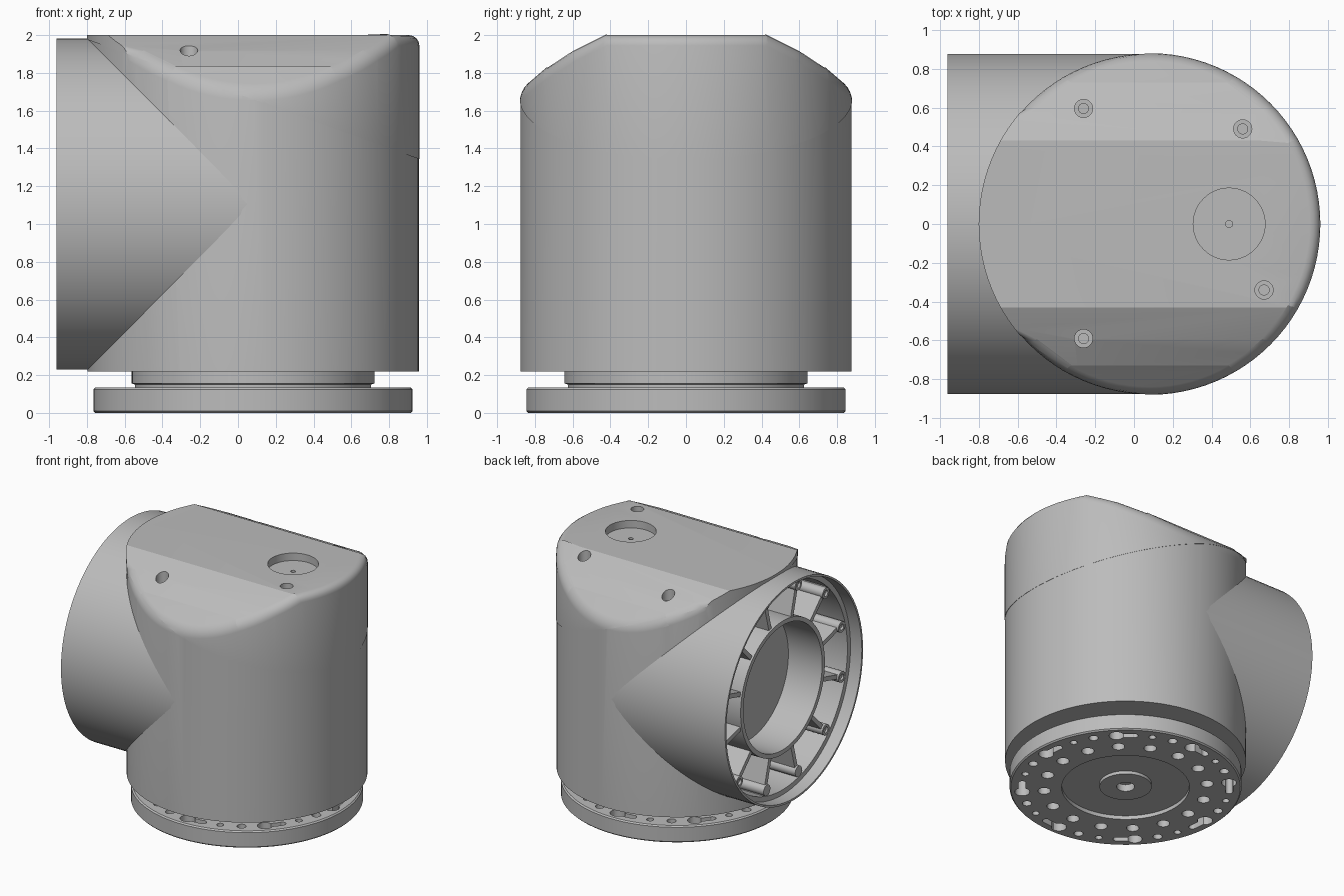
import bpy, bmesh, math
from mathutils import Matrix, Vector

if "Cube" in bpy.data.objects:
    bpy.data.objects.remove(bpy.data.objects["Cube"], do_unlink=True)

grey = bpy.data.materials.new("light_grey")
grey.use_nodes = True
colour = (0.5, 0.5, 0.5, 1)
grey.diffuse_color = colour
grey.node_tree.nodes["Principled BSDF"].inputs["Base Color"].default_value = colour

CX, R = 0.08, 0.88          # vertical axis position and housing radius
SIDE_Z = 1.105              # height of the side branch axis
UP = Matrix.Translation((CX, 0, 0))
SIDE = Matrix.Translation((0, 0, SIDE_Z)) @ Matrix.Rotation(-math.pi / 2, 4, 'Y')


def new_object(name, bm):
    bmesh.ops.recalc_face_normals(bm, faces=bm.faces)
    mesh = bpy.data.meshes.new(name)
    bm.to_mesh(mesh)
    bm.free()
    mesh.materials.append(grey)
    obj = bpy.data.objects.new(name, mesh)
    bpy.context.collection.objects.link(obj)
    return obj


def lathe(name, profile, matrix, steps=96):
    """Spin (radius, height) points about local z."""
    bm = bmesh.new()
    verts = [bm.verts.new((r, 0, h)) for r, h in profile]
    edges = [bm.edges.new(p) for p in zip(verts, verts[1:])]
    bmesh.ops.spin(bm, geom=verts + edges, cent=(0, 0, 0), axis=(0, 0, 1),
                   angle=math.tau, steps=steps)
    bmesh.ops.remove_doubles(bm, verts=bm.verts, dist=1e-5)
    bm.transform(matrix)
    return new_object(name, bm)


def cylinders(name, items, matrix, segments=24):
    """Several cylinders in one mesh: (x, y, radius, bottom, top)."""
    bm = bmesh.new()
    for x, y, r, lo, hi in items:
        bmesh.ops.create_cone(bm, cap_ends=True, segments=segments, radius1=r, radius2=r,
                              depth=hi - lo, matrix=Matrix.Translation((x, y, (lo + hi) / 2)))
    bm.transform(matrix)
    return new_object(name, bm)


def radial_boxes(name, angles, radius, size, height, matrix):
    bm = bmesh.new()
    for a in angles:
        place = (Matrix.Rotation(a, 4, 'Z') @ Matrix.Translation((radius, 0, height))
                 @ Matrix.Diagonal((*size, 1)))
        bmesh.ops.create_cube(bm, size=1, matrix=place)
    bm.transform(matrix)
    return new_object(name, bm)


def boolean(obj, cutter, operation='DIFFERENCE', keep=False):
    mod = obj.modifiers.new("cut", 'BOOLEAN')
    mod.operation, mod.solver, mod.object = operation, 'EXACT', cutter
    bpy.context.view_layer.objects.active = obj
    bpy.ops.object.modifier_apply(modifier=mod.name)
    if not keep:
        bpy.data.objects.remove(cutter, do_unlink=True)


def polar(r, a):
    return r * math.cos(a), r * math.sin(a)


def ring(count, offset=0):
    return [math.tau * i / count + math.radians(offset) for i in range(count)]


# Housing: vertical cylinder trimmed by a roof-shaped prism
def roof_prism():
    half = [(0.43, 2), (0.6, 1.915), (0.76, 1.81), (0.9, 1.69), (1.2, 1.4), (1.2, 0)]
    outline = half + [(-y, z) for y, z in reversed(half)]
    bm = bmesh.new()
    face = bm.faces.new([bm.verts.new((-1.5, y, z)) for y, z in outline])
    out = bmesh.ops.extrude_face_region(bm, geom=[face])
    bmesh.ops.translate(bm, vec=(3, 0, 0),
                        verts=[g for g in out["geom"] if isinstance(g, bmesh.types.BMVert)])
    return new_object("roof_prism", bm)


def housing(name, radius, keep_top):
    obj = cylinders(name, [(0, 0, radius, 0.22, 2.3)], UP, 96)
    boolean(obj, roof_prism(), 'INTERSECT')
    bm = bmesh.new()
    bm.from_mesh(obj.data)
    # Round the rim, except where it meets the side branch
    rim = []
    for e in bm.edges:
        if len(e.link_faces) == 2 and min(v.co.x for v in e.verts) > -0.6:
            low, high = sorted(f.normal.z for f in e.link_faces)
            if abs(low) < 0.02 and high > 0.3:
                rim.append(e)
    bmesh.ops.bevel(bm, geom=rim, offset=0.055, segments=4, profile=0.5, affect='EDGES')
    # Split along the tilted seam
    normal = Vector((0.36, 0, 1)).normalized()
    bmesh.ops.bisect_plane(bm, geom=bm.verts[:] + bm.edges[:] + bm.faces[:],
                           plane_co=(CX, 0, 1.66), plane_no=normal,
                           clear_inner=keep_top, clear_outer=not keep_top)
    bmesh.ops.holes_fill(bm, edges=[e for e in bm.edges if e.is_boundary], sides=0)
    bmesh.ops.recalc_face_normals(bm, faces=bm.faces)
    bm.to_mesh(obj.data)
    bm.free()
    return obj


body = housing("body", R - 0.003, False)
cap = housing("cap", R, True)
for part in (body, cap):
    boolean(part, cylinders("branch_bore", [(0, 0, 0.83, 0.555, 1.2)], SIDE, 96))

# Cap: round recess with a pin hole, and four counterbored screw holes
boolean(cap, cylinders("recess", [(0.49, 0, 0.185, 1.94, 2.2)], Matrix(), 48))
boolean(cap, cylinders("pin_hole", [(0.49, 0, 0.018, 1.88, 1.97)], Matrix()))
screws = [(-0.26, 0.595, 1.85), (-0.26, -0.59, 1.85), (0.56, 0.49, 1.9), (0.67, -0.34, 1.94)]
boolean(cap, cylinders("counterbores", [(x, y, 0.047, z, 2.2) for x, y, z in screws], Matrix()))
boolean(cap, cylinders("screw_bores",
                       [(x, y, 0.026, z - 0.04, z + 0.02) for x, y, z in screws], Matrix()))

# Side branch: open shell with a stepped lip
RS = R - 0.004
lathe("side_branch", [(0, 0.56), (0.82, 0.56), (0.82, 0.86), (0.86, 0.86), (0.86, 0.96),
                      (RS, 0.96), (RS, -0.05), (0, -0.05)], SIDE)
lathe("inner_tube", [(0.5, 0.55), (0.5, 0.86), (0.535, 0.86), (0.535, 0.55), (0.5, 0.55)], SIDE)
spokes = ring(12, 15)
radial_boxes("ribs", spokes, 0.675, (0.3, 0.035, 0.29), 0.7, SIDE)
bosses = cylinders("screw_bosses", [(*polar(0.775, a), 0.043, 0.55, 0.86) for a in spokes], SIDE)
boolean(bosses, cylinders("boss_bores",
                          [(*polar(0.775, a), 0.024, 0.75, 0.9) for a in spokes], SIDE))

# Neck and mounting flange
lathe("neck", [(0, 0.12), (0.625, 0.12), (0.625, 0.15), (0.643, 0.156), (0.643, 0.26),
               (0, 0.26)], UP)
flange = lathe("flange", [(0, 0.06), (0.065, 0.06), (0.065, 0.005), (0.19, 0.005),
                          (0.19, 0.03), (0.465, 0.03), (0.465, 0), (0.835, 0), (0.845, 0.01),
                          (0.845, 0.125), (0.835, 0.135), (0, 0.135)], UP)
boolean(flange, cylinders("inner_holes",
                          [(*polar(0.595, a), 0.046, -0.1, 0.1) for a in ring(16)], UP))
boolean(flange, cylinders("large_holes",
                          [(*polar(0.755, a), 0.055, -0.1, 0.3) for a in ring(8)], UP))
boolean(flange, radial_boxes("slots", ring(8, 5), 0.755, (0.052, 0.13, 0.4), 0.1, UP))
small = [(*polar(0.755, a), r, -0.1, 0.3)
         for shift, r in ((10, 0.026), (20, 0.026), (32, 0.034)) for a in ring(8, shift)]
boolean(flange, cylinders("small_holes", small, UP))

# Smooth curved faces, keep machined edges sharp
bpy.ops.object.select_all(action='DESELECT')
for obj in bpy.context.collection.objects:
    if obj.type == 'MESH' and grey.name in obj.data.materials:
        obj.select_set(True)
        bpy.context.view_layer.objects.active = obj
bpy.ops.object.shade_smooth_by_angle(angle=math.radians(25))
